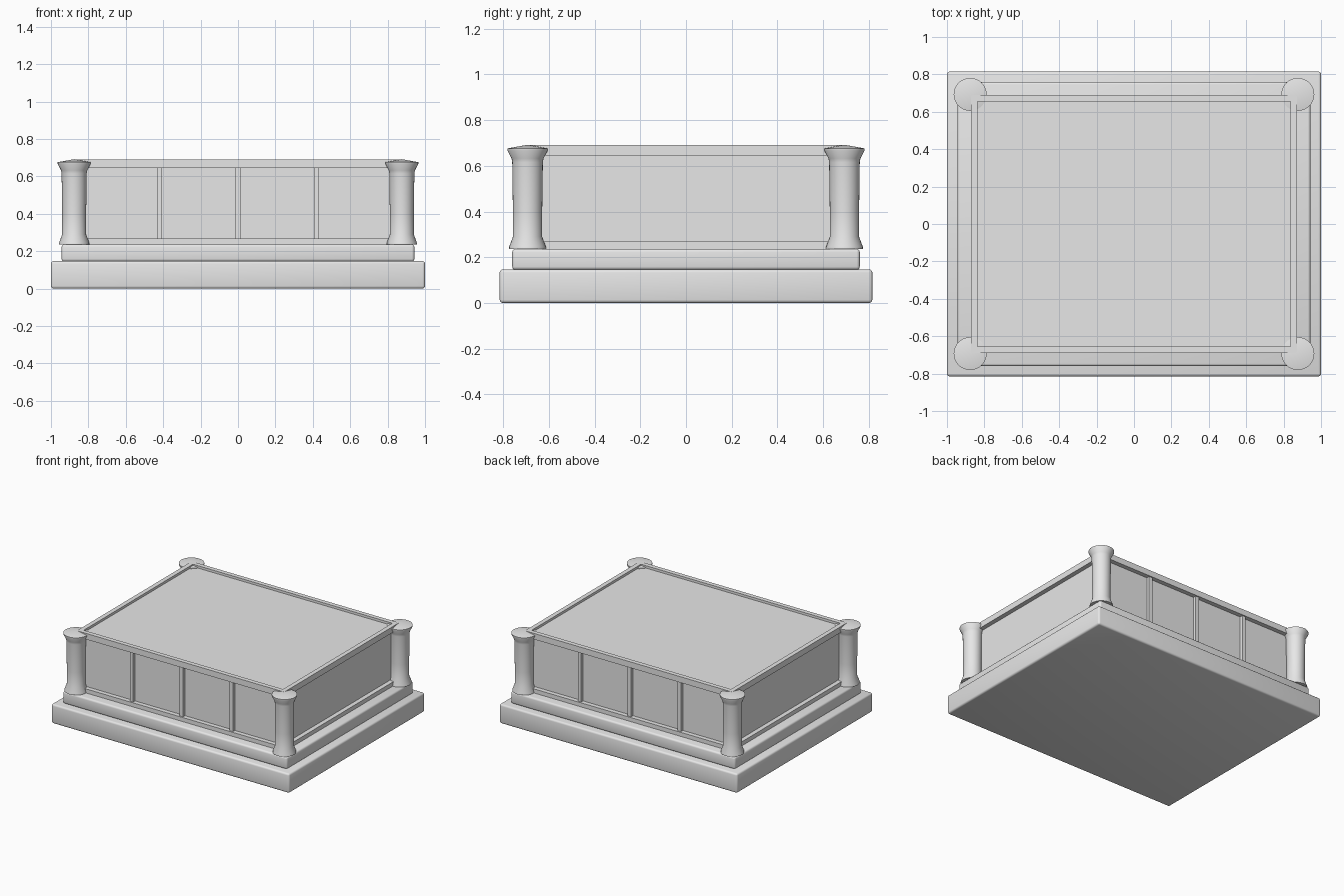
import bpy, bmesh, math

cube = bpy.data.objects.get("Cube")
if cube:
    bpy.data.objects.remove(cube, do_unlink=True)

stone = bpy.data.materials.new("pale_stone")
stone.use_nodes = True
stone.diffuse_color = (0.8, 0.8, 0.8, 1)
stone.node_tree.nodes["Principled BSDF"].inputs["Base Color"].default_value = (0.8, 0.8, 0.8, 1)


def finish(name, bm, smooth_angle=None):
    bmesh.ops.recalc_face_normals(bm, faces=bm.faces)
    mesh = bpy.data.meshes.new(name)
    bm.to_mesh(mesh)
    bm.free()
    mesh.materials.append(stone)
    obj = bpy.data.objects.new(name, mesh)
    bpy.context.collection.objects.link(obj)
    if smooth_angle:
        bpy.ops.object.select_all(action="DESELECT")
        obj.select_set(True)
        bpy.context.view_layer.objects.active = obj
        bpy.ops.object.shade_smooth_by_angle(angle=math.radians(smooth_angle))
    return obj


def box(name, x, y, z, bevel=0):
    """Box from (min, max) pairs, with optional rounded edges."""
    bm = bmesh.new()
    bmesh.ops.create_cube(bm, size=1)
    for v in bm.verts:
        v.co = [lo + (c + 0.5) * (hi - lo) for c, (lo, hi) in zip(v.co, (x, y, z))]
    if bevel:
        bmesh.ops.bevel(bm, geom=bm.edges[:], offset=bevel, segments=3,
                        profile=0.5, affect="EDGES")
    return finish(name, bm, 40 if bevel else None)


def lathe(name, profile, x, y, sides=32):
    """Round part spun from (radius, height) points, closed at both ends."""
    bm = bmesh.new()
    rings = []
    for r, z in profile:
        rings.append([bm.verts.new((x + r * math.cos(a), y + r * math.sin(a), z))
                      for a in (math.tau * i / sides for i in range(sides))])
    for low, high in zip(rings, rings[1:]):
        for i in range(sides):
            j = (i + 1) % sides
            bm.faces.new((low[i], low[j], high[j], high[i]))
    bm.faces.new(rings[0])
    tip = bm.verts.new((x, y, 0.692))
    for i in range(sides):
        bm.faces.new((rings[-1][i], rings[-1][(i + 1) % sides], tip))
    return finish(name, bm, 40)


# Stepped plinth
box("lower_step", (-1, 1), (-0.815, 0.815), (0, 0.147), 0.014)
box("upper_step", (-0.943, 0.943), (-0.76, 0.76), (0.145, 0.237), 0.014)

# Main body, its top slightly below the rim
wall_x, wall_y, rail_x, rail_y = 0.838, 0.656, 0.872, 0.69
box("body", (-wall_x, wall_x), (-wall_y, wall_y), (0.23, 0.672))

# Rails around the foot and rim of the body, and mullions front and back
for level, z in (("bottom", (0.23, 0.268)), ("top", (0.645, 0.69))):
    for side, s in (("front", -1), ("back", 1)):
        box(f"{side}_{level}_rail", (-rail_x, rail_x), sorted((s * wall_y, s * rail_y)), z)
    for side, s in (("right", -1), ("left", 1)):
        box(f"{side}_{level}_rail", sorted((s * wall_x, s * rail_x)), (-wall_y, wall_y), z)
for side, s in (("front", -1), ("back", 1)):
    for i, x in enumerate((-0.42, 0, 0.42)):
        box(f"{side}_mullion_{i + 1}", (x - 0.014, x + 0.014),
            sorted((s * wall_y, s * (rail_y - 0.01))), (0.26, 0.65))

# Corner columns with flared foot and shallow pointed cap
column = [(0.081, 0.237), (0.08, 0.247), (0.064, 0.29), (0.064, 0.4), (0.067, 0.615),
          (0.07, 0.632), (0.088, 0.667), (0.088, 0.676)]
for x, x_name in ((-0.876, "right"), (0.876, "left")):
    for y, y_name in ((-0.693, "front"), (0.693, "back")):
        lathe(f"{y_name}_{x_name}_column", column, x, y)
